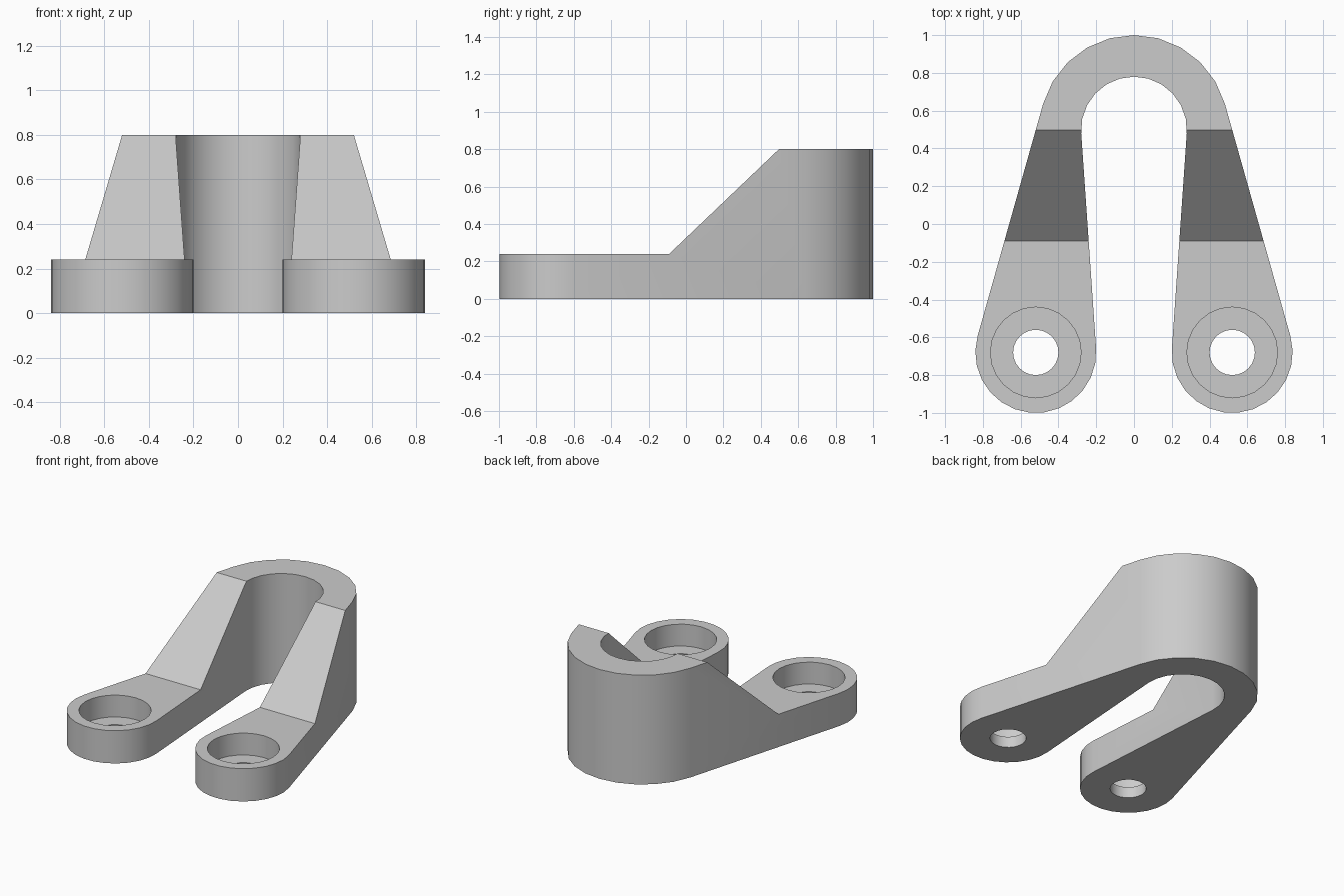
import bpy, bmesh
from math import cos, sin, radians

cube = bpy.data.objects.get("Cube")
if cube:
    bpy.data.objects.remove(cube, do_unlink=True)

FOOT_X, FOOT_Y, FOOT_R = 0.52, -0.68, 0.32
ARCH_Y, OUTER_R, INNER_R = 0.5, 0.5, 0.28
HEIGHT, FOOT_H, LEDGE_H = 0.8, 0.24, 0.08
OUTER_A, INNER_A = 15.8, 3.93      # tangent angles of the two straight sides

metal = bpy.data.materials.new("grey_metal")
metal.use_nodes = True
colour = (0.6, 0.6, 0.6, 1)
metal.diffuse_color = colour
metal.node_tree.nodes["Principled BSDF"].inputs["Base Color"].default_value = colour


def arc(x, y, r, start, end, steps):
    angles = [radians(start + (end - start) * i / steps) for i in range(steps + 1)]
    return [(x + r * cos(a), y + r * sin(a)) for a in angles]


def prism(name, points, offset):
    """Extrude a closed loop of 3D points along an offset."""
    bm = bmesh.new()
    face = bm.faces.new([bm.verts.new(p) for p in points])
    top = bmesh.ops.extrude_face_region(bm, geom=[face])["geom"]
    bmesh.ops.translate(bm, vec=offset,
                        verts=[v for v in top if isinstance(v, bmesh.types.BMVert)])
    bmesh.ops.recalc_face_normals(bm, faces=bm.faces)
    mesh = bpy.data.meshes.new(name)
    bm.to_mesh(mesh)
    bm.free()
    obj = bpy.data.objects.new(name, mesh)
    bpy.context.collection.objects.link(obj)
    obj.data.materials.append(metal)
    return obj


def cut(body, cutter):
    cutter.hide_render = True
    mod = body.modifiers.new("cut", 'BOOLEAN')
    mod.operation, mod.solver, mod.object = 'DIFFERENCE', 'EXACT', cutter
    bpy.context.view_layer.objects.active = body
    bpy.ops.object.modifier_apply(modifier=mod.name)
    bpy.data.objects.remove(cutter, do_unlink=True)


# Horseshoe body: outer arch, left-hand foot, inner arch, right-hand foot
outline = (arc(0, ARCH_Y, OUTER_R, OUTER_A, 180 - OUTER_A, 10)
           + arc(-FOOT_X, FOOT_Y, FOOT_R, 180 - OUTER_A, 360 + INNER_A, 14)
           + arc(0, ARCH_Y, INNER_R, 180 + INNER_A, -INNER_A, 12)
           + arc(FOOT_X, FOOT_Y, FOOT_R, 180 - INNER_A, 360 + OUTER_A, 14))
body = prism("horseshoe_bracket", [(x, y, 0) for x, y in outline], (0, 0, HEIGHT))

# Sloped shoulders down to the low feet
slope = [(-1.2, FOOT_H), (-0.09, FOOT_H), (0.497, HEIGHT), (0.497, 1), (-1.2, 1)]
cut(body, prism("slope_cutter", [(-1, y, z) for y, z in slope], (2, 0, 0)))

# Counterbored bolt holes
for side in (-1, 1):
    for radius, bottom in ((0.24, LEDGE_H), (0.12, -0.1)):
        ring = arc(side * FOOT_X, FOOT_Y, radius, 0, 360, 24)[:-1]
        cut(body, prism("hole_cutter", [(x, y, bottom) for x, y in ring], (0, 0, 0.5)))

bpy.ops.object.select_all(action='DESELECT')
body.select_set(True)
bpy.context.view_layer.objects.active = body
bpy.ops.object.shade_smooth_by_angle(angle=radians(30))
